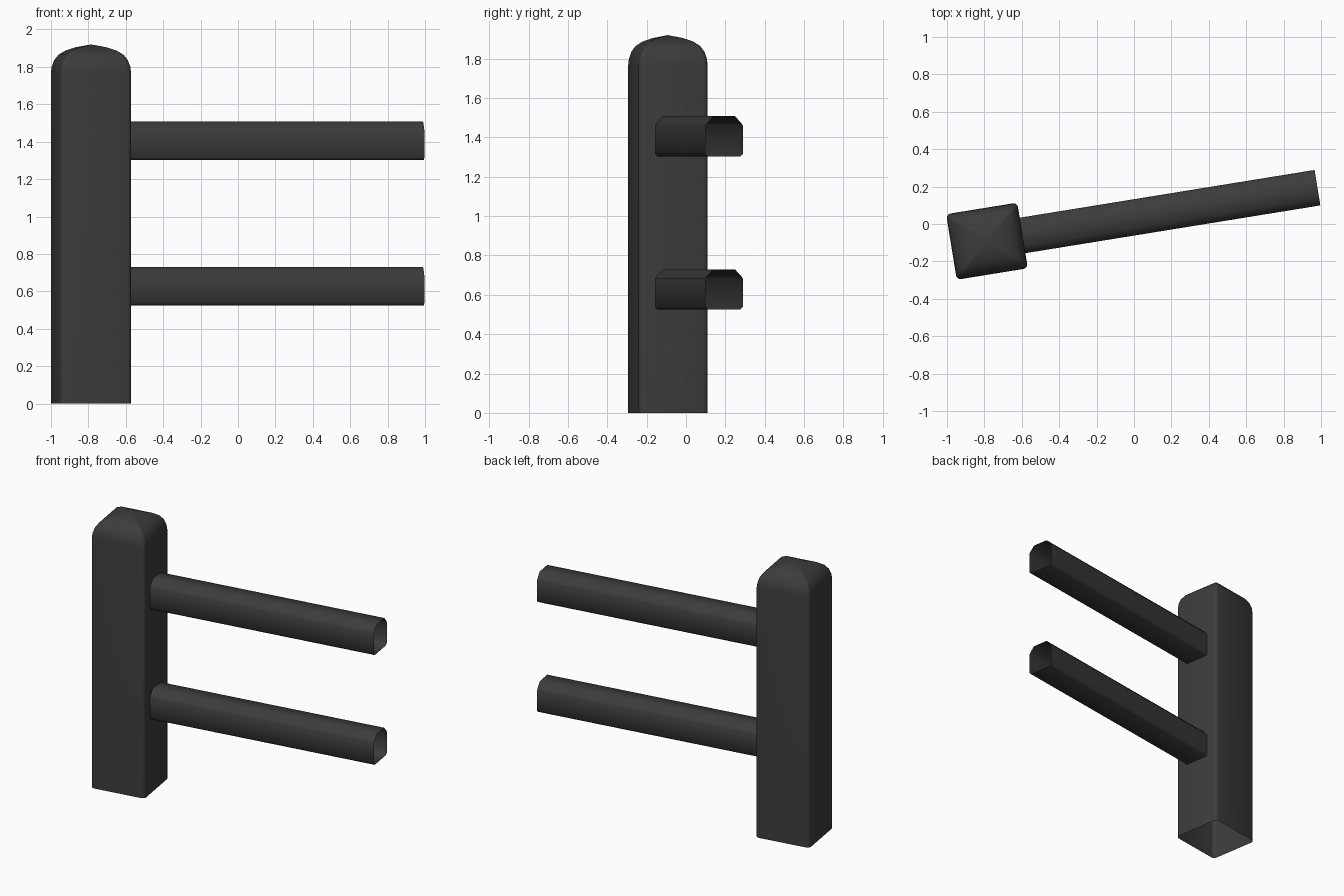
import bpy, bmesh, math
from mathutils import Matrix, Vector

cube = bpy.data.objects.get("Cube")
if cube:
    bpy.data.objects.remove(cube, do_unlink=True)

# One dark grey for everything
grey = bpy.data.materials.new("dark grey")
grey.use_nodes = True
COLOUR = (0.045, 0.045, 0.045, 1)
grey.diffuse_color = COLOUR
grey.node_tree.nodes["Principled BSDF"].inputs["Base Color"].default_value = COLOUR

# The fence section stands turned about the post
FRAME = Matrix.Translation((-0.786, -0.092, 0)) @ Matrix.Rotation(math.radians(9.2), 4, "Z")


def loft(name, rings, tip=None, angle=50):
    """Skin a stack of closed rings, leaving the ends open unless a tip is given."""
    bm = bmesh.new()
    loops = [[bm.verts.new(FRAME @ Vector(p)) for p in ring] for ring in rings]
    n = len(loops[0])
    for low, high in zip(loops, loops[1:]):
        for i in range(n):
            j = (i + 1) % n
            bm.faces.new((low[i], low[j], high[j], high[i]))
    if tip:
        top = bm.verts.new(FRAME @ Vector(tip))
        for i in range(n):
            bm.faces.new((loops[-1][i], loops[-1][(i + 1) % n], top))
    bmesh.ops.recalc_face_normals(bm, faces=bm.faces)
    mesh = bpy.data.meshes.new(name)
    bm.to_mesh(mesh)
    bm.free()
    mesh.materials.append(grey)
    obj = bpy.data.objects.new(name, mesh)
    bpy.context.collection.objects.link(obj)
    bpy.ops.object.select_all(action="DESELECT")
    obj.select_set(True)
    bpy.context.view_layer.objects.active = obj
    bpy.ops.object.shade_smooth_by_angle(angle=math.radians(angle))
    return obj


def rounded_rect(w, d, r, z, steps=3):
    """Horizontal rectangle with rounded corners."""
    ring = []
    for k, (sx, sy) in enumerate([(1, 1), (-1, 1), (-1, -1), (1, -1)]):
        for s in range(steps + 1):
            a = math.pi / 2 * (k + s / steps)
            ring.append((sx * (w / 2 - r) + r * math.cos(a),
                         sy * (d / 2 - r) + r * math.sin(a), z))
    return ring


# Post with a domed cap, open underneath
WIDTH, DEPTH, ROUND = 0.385, 0.355, 0.024
cap = [(0, 1), (1.765, 1), (1.80, 0.98), (1.835, 0.92), (1.865, 0.81),
       (1.888, 0.63), (1.905, 0.38)]
loft("post", [rounded_rect(WIDTH * s, DEPTH * s, ROUND * s, z) for z, s in cap],
     tip=(0, 0, 1.92))

# Two hollow rails with chamfered tops and slightly eased lower edges
half = [(0.083, 0), (0.096, 0.013), (0.096, 0.157), (0.088, 0.17), (0.055, 0.205)]
section = half + [(-y, z) for y, z in reversed(half)]
for name, base in (("lower_rail", 0.525), ("upper_rail", 1.303)):
    loft(name, [[(x, y, base + z) for y, z in section] for x in (0.19, 1.79)])
